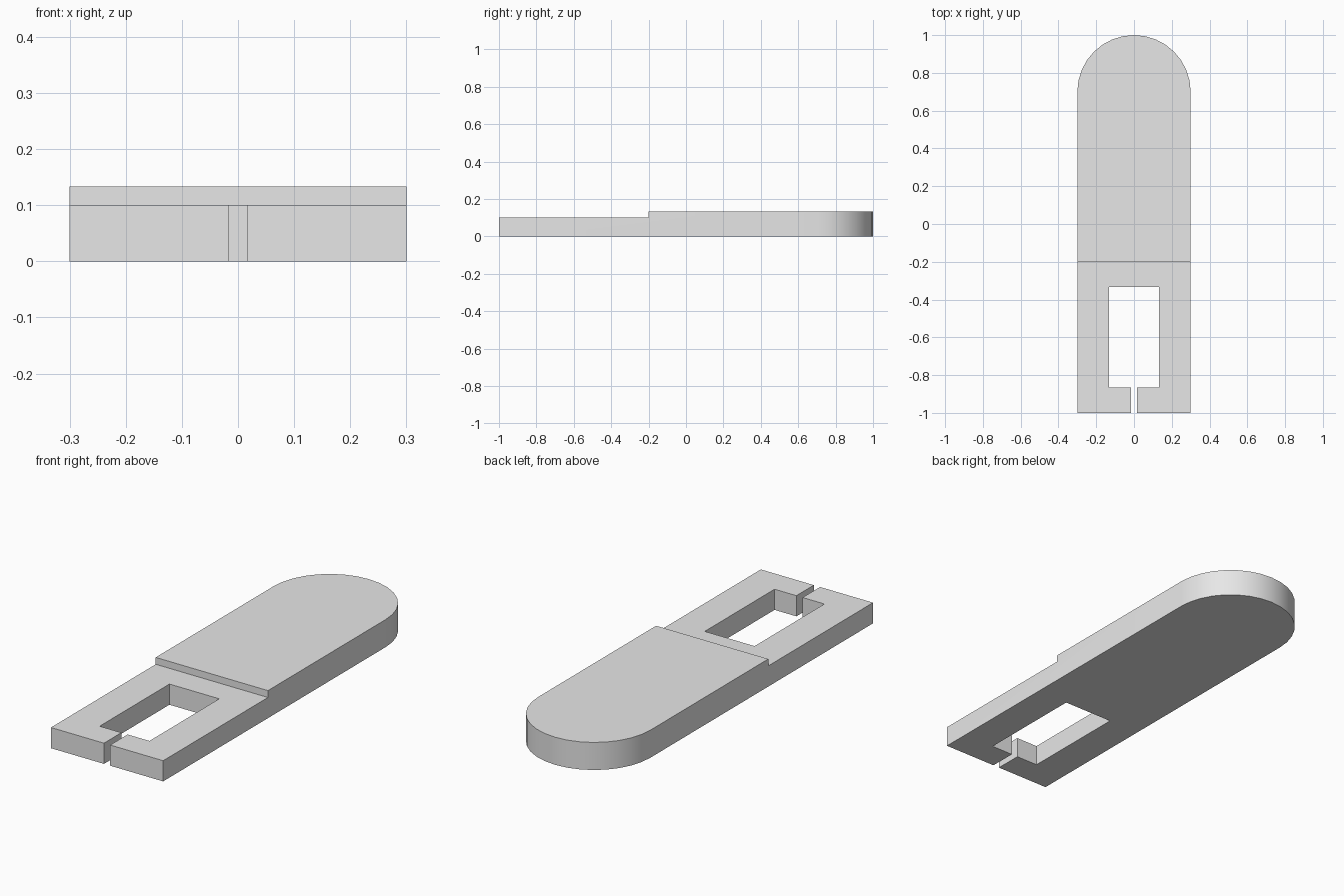
import bpy
import bmesh
from math import pi, cos, sin, radians

old = bpy.data.objects.get("Cube")
if old:
    bpy.data.objects.remove(old, do_unlink=True)

HALF_W = 0.3          # half width and radius of the rounded end
ARC_STEPS = 16

grey = bpy.data.materials.new("light_grey")
grey.use_nodes = True
grey.diffuse_color = (0.8, 0.8, 0.8, 1)
grey.node_tree.nodes["Principled BSDF"].inputs["Base Color"].default_value = (0.8, 0.8, 0.8, 1)


def prism(name, outline, z0, z1):
    """Extrude a flat outline from z0 up to z1."""
    bm = bmesh.new()
    face = bm.faces.new([bm.verts.new((x, y, z0)) for x, y in outline])
    top = bmesh.ops.extrude_face_region(bm, geom=[face])["geom"]
    for v in top:
        if isinstance(v, bmesh.types.BMVert):
            v.co.z = z1
    bmesh.ops.recalc_face_normals(bm, faces=bm.faces)
    mesh = bpy.data.meshes.new(name)
    bm.to_mesh(mesh)
    bm.free()
    obj = bpy.data.objects.new(name, mesh)
    bpy.context.collection.objects.link(obj)
    mesh.materials.append(grey)
    return obj


def box(name, half_x, y0, y1, z0, z1):
    outline = [(-half_x, y0), (half_x, y0), (half_x, y1), (-half_x, y1)]
    return prism(name, outline, z0, z1)


# Full-length plate with a rounded back end
arc = [(HALF_W * cos(pi * i / ARC_STEPS), 0.7 + HALF_W * sin(pi * i / ARC_STEPS))
       for i in range(ARC_STEPS + 1)]
plate = prism("tag_plate", [(-HALF_W, -1), (HALF_W, -1)] + arc, 0, 0.1333)

# Lowered front section, strap window and narrow entry slot
cutters = [
    box("step_cutter", 0.5, -1.2, -0.2, 0.1, 0.3),
    box("window_cutter", 0.1333, -0.8667, -0.3333, -0.1, 0.3),
    box("slot_cutter", 0.0167, -1.2, -0.8, -0.1, 0.3),
]
bpy.ops.object.select_all(action="DESELECT")
bpy.context.view_layer.objects.active = plate
plate.select_set(True)
for cutter in cutters:
    cutter.hide_render = True
    mod = plate.modifiers.new(cutter.name, "BOOLEAN")
    mod.operation = "DIFFERENCE"
    mod.solver = "EXACT"
    mod.object = cutter
    bpy.ops.object.modifier_apply(modifier=mod.name)
    bpy.data.objects.remove(cutter, do_unlink=True)

# Smooth the rounded end, keep the corners crisp
bpy.ops.object.shade_smooth_by_angle(angle=radians(30))
